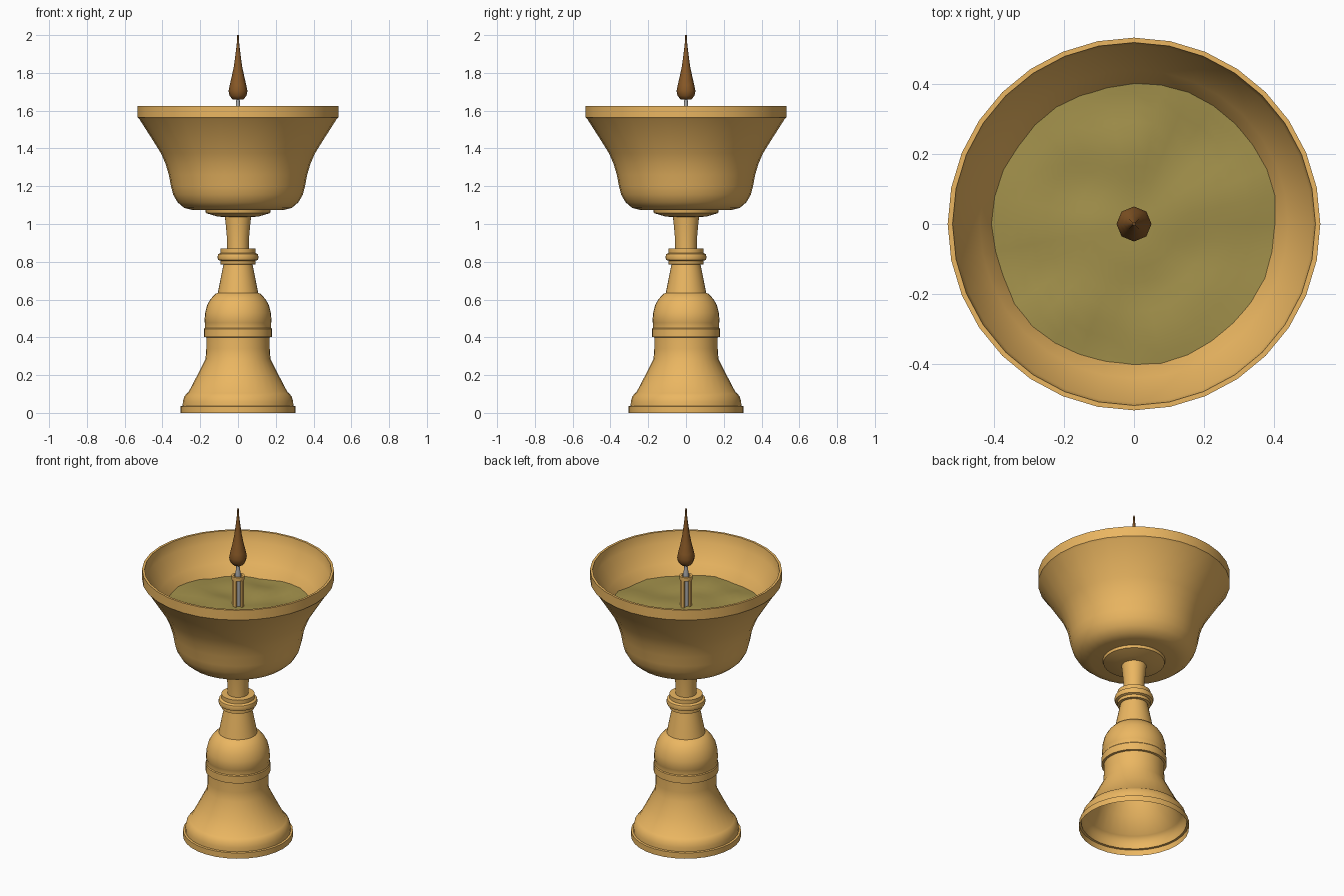
import bpy, bmesh, math, random
from mathutils import noise, Vector

if "Cube" in bpy.data.objects:
    bpy.data.objects.remove(bpy.data.objects["Cube"])

random.seed(3)


def material(name, rgb):
    m = bpy.data.materials.new(name)
    m.diffuse_color = (*rgb, 1)
    m.use_nodes = True
    m.node_tree.nodes["Principled BSDF"].inputs["Base Color"].default_value = m.diffuse_color
    return m


GOLD = material("gold", (0.83, 0.47, 0.12))
OIL = material("oil", (0.36, 0.28, 0.07))
FLAME = material("flame", (0.25, 0.10, 0.02))
GREY = material("wick_grey", (0.4, 0.4, 0.4))


def finish(name, bm, mat, angle=35):
    bmesh.ops.remove_doubles(bm, verts=bm.verts, dist=1e-5)
    me = bpy.data.meshes.new(name)
    bm.to_mesh(me)
    bm.free()
    ob = bpy.data.objects.new(name, me)
    bpy.context.collection.objects.link(ob)
    me.materials.append(mat)
    bpy.ops.object.select_all(action='DESELECT')
    ob.select_set(True)
    bpy.context.view_layer.objects.active = ob
    if angle:
        bpy.ops.object.shade_smooth_by_angle(angle=math.radians(angle))
    return ob


def lathe(name, profile, mat, n=32, angle=35):
    """Spin (radius, z) points, listed bottom to top on the outside, around z."""
    bm = bmesh.new()
    rings = [[bm.verts.new((r * math.cos(2 * math.pi * i / n),
                            r * math.sin(2 * math.pi * i / n), z)) for i in range(n)]
             for r, z in profile]
    for a, b in zip(rings, rings[1:]):
        for i in range(n):
            j = (i + 1) % n
            bm.faces.new((a[i], a[j], b[j], b[i]))
    return finish(name, bm, mat, angle)


# hollow foot, open underneath
lathe("foot", [(.305, 0), (.305, .035), (.293, .037), (.292, .06), (.285, .085), (.27, .105),
               (.262, .11), (.215, .2), (.172, .285), (.168, .34), (.168, .40)], GOLD)

# bell-shaped middle with band
lathe("bell", [(.168, .40), (.18, .402), (.18, .445), (.176, .45), (.176, .478), (.178, .482),
               (.174, .53), (.164, .57), (.145, .603), (.12, .63), (.107, .635)], GOLD)

# tapering neck and ring mouldings
lathe("neck", [(.107, .635), (.094, .70), (.084, .75), (.077, .785), (.092, .787), (.092, .805),
               (.105, .81), (.109, .825), (.105, .84), (.092, .847), (.092, .87), (.057, .871)], GOLD)

# slim stem and collar under the bowl
lathe("stem", [(.057, .86), (.058, .92), (.064, .99), (.069, 1.036), (.11, 1.04),
               (.17, 1.058), (.175, 1.08), (0, 1.08)], GOLD)

# bowl, outside then inside
outer = [(.24, 1.074), (.285, 1.085), (.32, 1.115), (.343, 1.155), (.355, 1.2),
         (.366, 1.26), (.384, 1.32), (.408, 1.375), (.455, 1.45), (.522, 1.555), (.532, 1.565), (.532, 1.625)]
inner = [(r - .015, z + .015) for r, z in outer[:-2]]
inner[-1] = (.51, 1.56)
lathe("bowl", [(0, 1.073)] + outer + [(.518, 1.625)] + inner[::-1] + [(0, 1.09)], GOLD)

# rippled oil surface
bm = bmesh.new()
n, rows = 32, 10
grid = []
for k in range(rows + 1):
    ring = []
    for i in range(n):
        a = 2 * math.pi * i / n
        d = .418 * k / rows
        x, y = d * math.cos(a), d * math.sin(a)
        z = 1.405 + .022 * noise.noise(Vector((x * 6, y * 6, 2.3)))
        if k == rows:
            s = 1 + (z - 1.405) * .62 / .418
            x, y = x * s, y * s
        ring.append(bm.verts.new((x, y, z)))
    grid.append(ring)
for a, b in zip(grid, grid[1:]):
    for i in range(n):
        j = (i + 1) % n
        bm.faces.new((a[i], b[i], b[j], a[j]))
finish("oil", bm, OIL, 60)

# wick holder: collar on four posts
lathe("holder_collar", [(.024, 1.57), (.036, 1.57), (.036, 1.592), (.024, 1.592), (.024, 1.57)], GOLD, 16)
for k in range(4):
    a = k * math.pi / 2
    bpy.ops.mesh.primitive_cube_add(size=1, location=(.029 * math.cos(a), .029 * math.sin(a), 1.33),
                                    rotation=(0, 0, a))
    post = bpy.context.object
    post.name = f"holder_post_{k + 1}"
    post.scale = (.009, .018, .49)
    post.data.materials.append(GOLD)

# wick
lathe("wick", [(0, 1.09), (.018, 1.09), (.018, 1.59), (.011, 1.63), (.008, 1.67), (0, 1.67)], GREY, 12)

# flame
lathe("flame", [(0, 1.657), (.03, 1.66), (.045, 1.68), (.05, 1.705), (.044, 1.735), (.032, 1.785),
                (.021, 1.84), (.013, 1.9), (.006, 1.96), (.004, 2.0), (0, 2.0)], FLAME, 8, 50)
